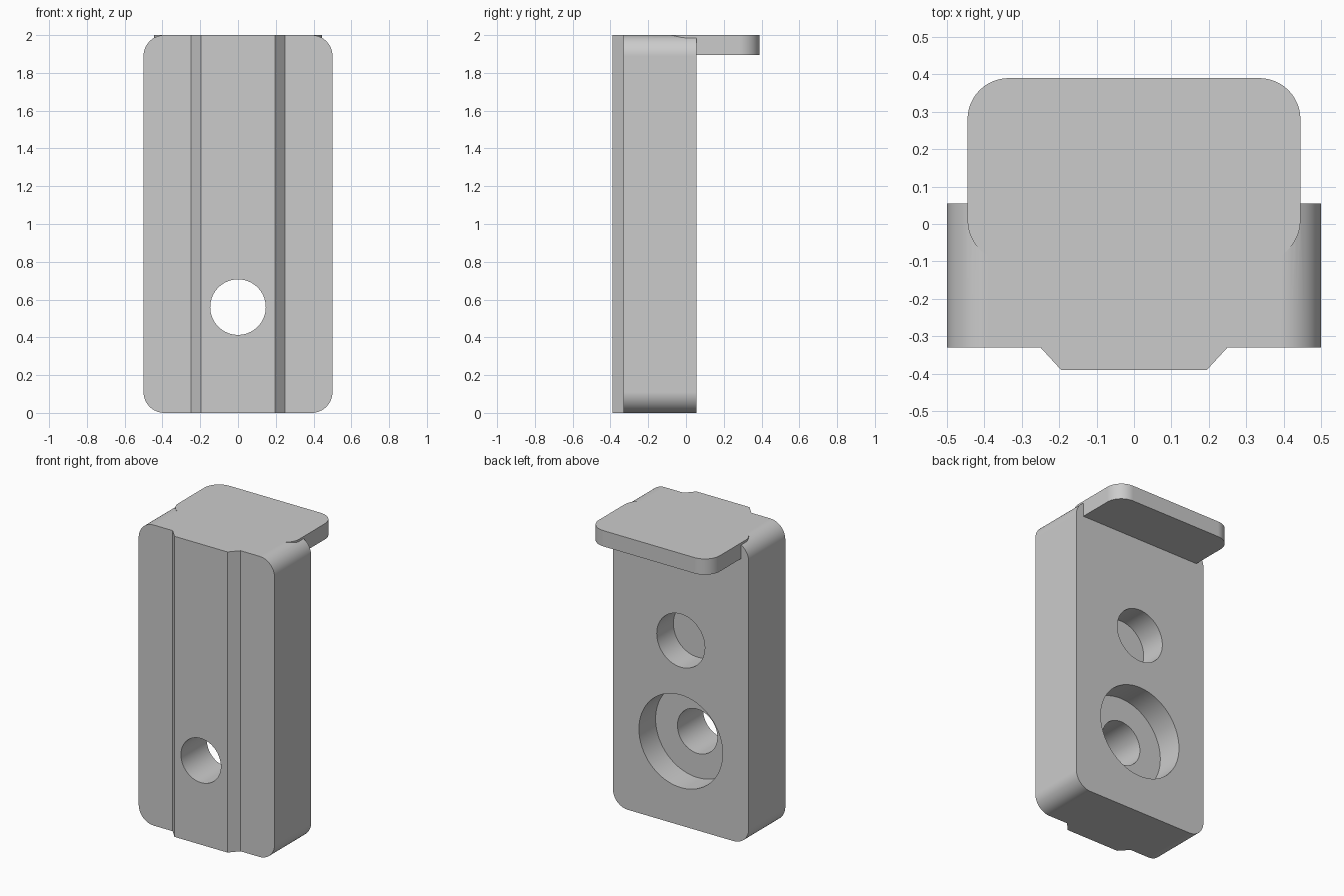
import bpy
import bmesh
from math import cos, sin, pi, radians
from mathutils import Vector

if "Cube" in bpy.data.objects:
    bpy.data.objects.remove(bpy.data.objects["Cube"], do_unlink=True)

grey = bpy.data.materials.new("plain grey")
grey.use_nodes = True
colour = (0.6, 0.6, 0.6, 1)
grey.diffuse_color = colour
grey.node_tree.nodes["Principled BSDF"].inputs["Base Color"].default_value = colour


def rounded_rect(x, low, high, r, steps=12):
    """Outline symmetric about zero, with four rounded corners."""
    corners = [(x - r, high - r), (r - x, high - r), (r - x, low + r), (x - r, low + r)]
    return [(cx + r * cos(a), cy + r * sin(a))
            for i, (cx, cy) in enumerate(corners)
            for a in [(i + k / steps) * pi / 2 for k in range(steps + 1)]]


def circle(z, r, steps=64):
    return [(r * cos(2 * pi * k / steps), z + r * sin(2 * pi * k / steps)) for k in range(steps)]


def prism(name, outline, axis, start, end):
    """Extrude an outline along y (outline in x, z) or along z (outline in x, y)."""
    place = (lambda u, v: (u, start, v)) if axis == "y" else (lambda u, v: (u, v, start))
    step = Vector((0, end - start, 0) if axis == "y" else (0, 0, end - start))
    bm = bmesh.new()
    face = bm.faces.new([bm.verts.new(place(u, v)) for u, v in outline])
    new = bmesh.ops.extrude_face_region(bm, geom=[face], use_keep_orig=True)["geom"]
    bmesh.ops.translate(bm, vec=step, verts=[g for g in new if isinstance(g, bmesh.types.BMVert)])
    bmesh.ops.recalc_face_normals(bm, faces=bm.faces)
    mesh = bpy.data.meshes.new(name)
    bm.to_mesh(mesh)
    bm.free()
    mesh.materials.append(grey)
    obj = bpy.data.objects.new(name, mesh)
    bpy.context.collection.objects.link(obj)
    return obj


def combine(target, tool, operation):
    """Apply a boolean and discard the tool."""
    mod = target.modifiers.new("boolean", "BOOLEAN")
    mod.operation, mod.solver, mod.object = operation, "EXACT", tool
    bpy.context.view_layer.objects.active = target
    bpy.ops.object.modifier_apply(modifier=mod.name)
    bpy.data.objects.remove(tool, do_unlink=True)


FRONT, BACK, TOP = -0.33, 0.055, 2.0
HOLE_Z, FLOOR = 0.56, -0.12

# Block with rounded corners
block = prism("clamp_block", rounded_rect(0.5, 0, TOP, 0.11), "y", FRONT, BACK)

# Tapered guide rib down the front
rib_outline = [(-0.25, -0.25), (-0.25, FRONT), (-0.195, -0.39),
               (0.195, -0.39), (0.25, FRONT), (0.25, -0.25)]
combine(block, prism("guide_rib", rib_outline, "z", 0, TOP), "UNION")

# Overhanging lip at the top
lip = prism("top_lip", rounded_rect(0.445, -0.1, 0.39, 0.11), "z", 1.895, TOP)
combine(block, lip, "UNION")

# Bolt hole, its counterbore, and the blind pocket above
for name, z, radius, start, end in (
        ("bolt_hole", HOLE_Z, 0.147, -0.6, 0.3),
        ("counterbore", HOLE_Z, 0.308, FLOOR, 0.3),
        ("blind_pocket", 1.23, 0.177, FLOOR, 0.3)):
    combine(block, prism(name, circle(z, radius), "y", start, end), "DIFFERENCE")

# Smooth fillets and bores, keeping flat faces flat
bpy.ops.object.select_all(action="DESELECT")
block.select_set(True)
bpy.context.view_layer.objects.active = block
bpy.ops.object.shade_smooth_by_angle(angle=radians(25))
weighted = block.modifiers.new("weighted normals", "WEIGHTED_NORMAL")
weighted.keep_sharp = True
